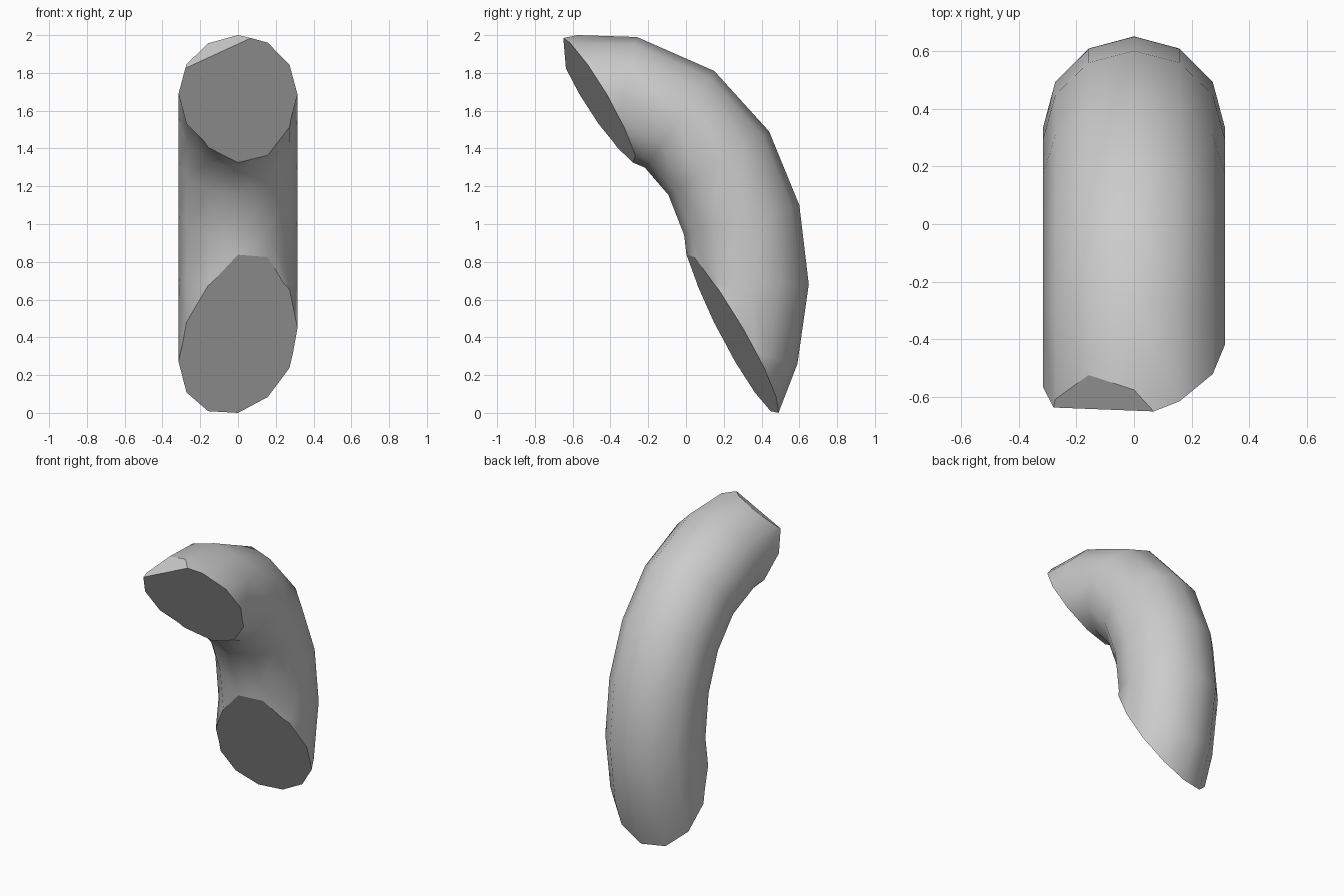
import bpy, bmesh
from math import sin, cos, radians, tau
from mathutils import Vector

cube = bpy.data.objects.get("Cube")
if cube:
    bpy.data.objects.remove(cube, do_unlink=True)

RADIUS, SIDES = 0.315, 12

# Outer edge of the bend: y, z and outward direction in degrees
OUTER = [(-0.72, 2.005, 97), (-0.26, 1.99, 77), (0.15, 1.81, 54.3), (0.44, 1.49, 32.2),
         (0.60, 1.10, 14.5), (0.65, 0.68, -0.6), (0.59, 0.26, -14.6), (0.44, -0.13, -28)]

grey = bpy.data.materials.new("plain grey")
grey.use_nodes = True
colour = (0.6, 0.6, 0.6, 1)
grey.diffuse_color = colour
grey.node_tree.nodes["Principled BSDF"].inputs["Base Color"].default_value = colour

# Swept tube
bm = bmesh.new()
rings = []
for y, z, angle in OUTER:
    out = Vector((0, cos(radians(angle)), sin(radians(angle))))
    centre = Vector((0, y, z)) - out * RADIUS
    rings.append([bm.verts.new(centre + RADIUS * (out * cos(tau * i / SIDES)
                  + Vector((sin(tau * i / SIDES), 0, 0)))) for i in range(SIDES)])
for a, b in zip(rings, rings[1:]):
    for i in range(SIDES):
        j = (i + 1) % SIDES
        bm.faces.new((a[i], a[j], b[j], b[i])).smooth = True


def slice_off(point, normal):
    """Remove everything on the normal's side and close the cut with flat faces."""
    cut = bmesh.ops.bisect_plane(bm, geom=bm.verts[:] + bm.edges[:] + bm.faces[:], dist=1e-5,
                                 plane_co=point, plane_no=normal, clear_outer=True)
    edges = [e for e in cut["geom_cut"] if isinstance(e, bmesh.types.BMEdge) and e.is_boundary]
    for face in bmesh.ops.edgeloop_fill(bm, edges=edges)["faces"]:
        face.smooth = False


# One slanted cut makes both end faces, a second trims the top corner
slice_off((0, 0.49, 0), (0.23, -1, -0.582))
slice_off((0, -0.575, 2.0), (-0.38, -0.51, 0.78))
bmesh.ops.recalc_face_normals(bm, faces=bm.faces[:])

mesh = bpy.data.meshes.new("curved_tube")
bm.to_mesh(mesh)
bm.free()
mesh.materials.append(grey)
tube = bpy.data.objects.new("curved_tube", mesh)
bpy.context.collection.objects.link(tube)
